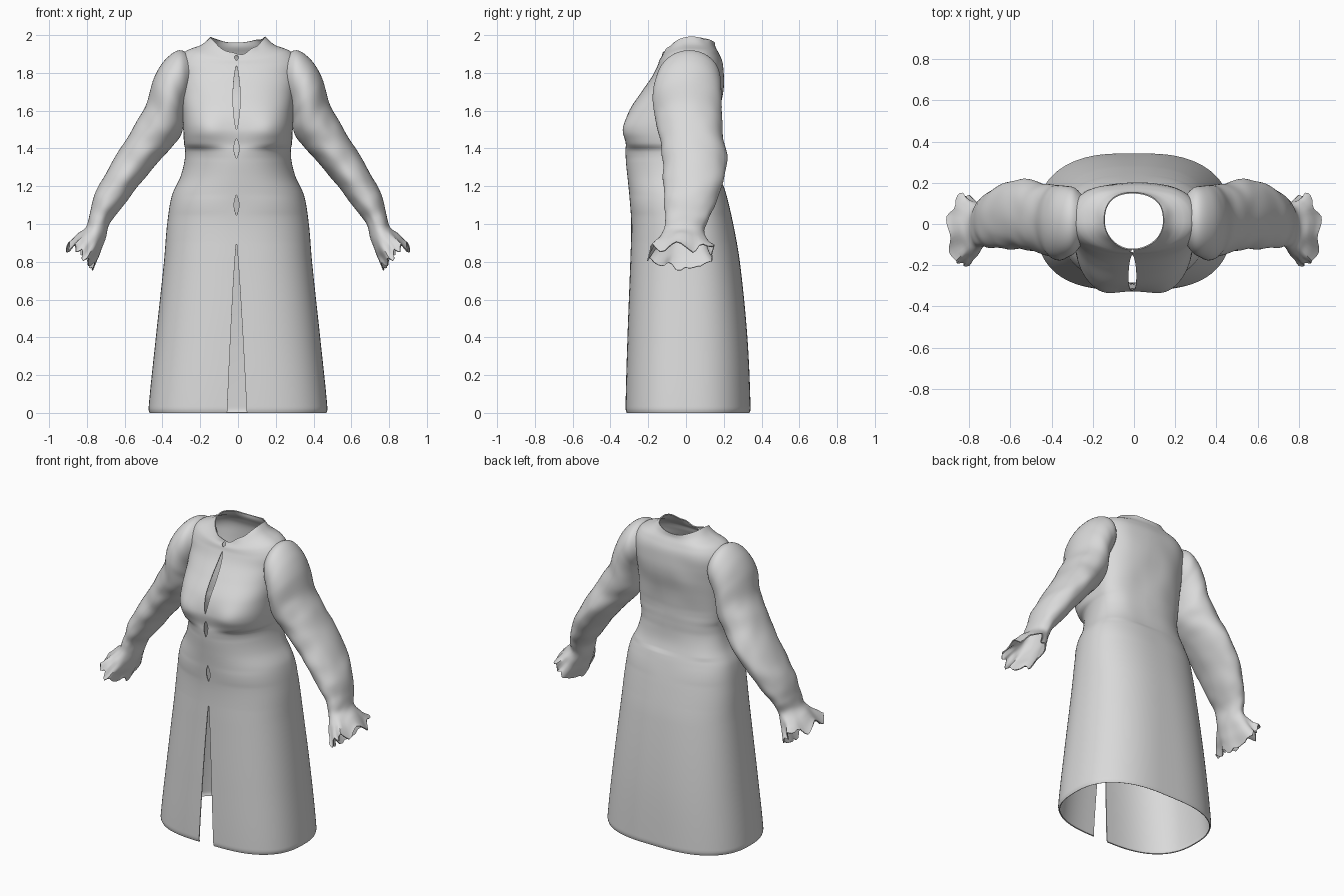
import bpy, bmesh, math
from mathutils import Vector, noise

if "Cube" in bpy.data.objects:
    bpy.data.objects.remove(bpy.data.objects["Cube"])

mat = bpy.data.materials.new("plain_grey_cloth")
mat.diffuse_color = (0.7, 0.7, 0.7, 1)
mat.use_nodes = True
mat.node_tree.nodes["Principled BSDF"].inputs["Base Color"].default_value = mat.diffuse_color


def spline(rows, ts, t):
    """Smooth interpolation of whole rows at parameter t."""
    n = len(ts)
    i = max(k for k in range(n - 1) if ts[k] <= t or k == 0)

    def slope(k, c):
        a, b = max(k - 1, 0), min(k + 1, n - 1)
        return (rows[b][c] - rows[a][c]) / (ts[b] - ts[a])
    h = ts[i + 1] - ts[i]
    s = (t - ts[i]) / h
    return [(2*s**3 - 3*s*s + 1) * rows[i][c] + (s**3 - 2*s*s + s) * h * slope(i, c)
            + (3*s*s - 2*s**3) * rows[i + 1][c] + (s**3 - s*s) * h * slope(i + 1, c)
            for c in range(len(rows[0]))]


def wobble(p, freq):
    return noise.noise(Vector(p) * freq)


def loft(name, rings, closed, flip):
    """Skin the rings, give the cloth a thickness and smooth it."""
    bm = bmesh.new()
    grid = [[bm.verts.new(p) for p in r] for r in rings]
    m = len(rings[0])
    for a, b in zip(grid, grid[1:]):
        for j in range(m if closed else m - 1):
            k = (j + 1) % m
            f = [a[j], a[k], b[k], b[j]]
            bm.faces.new(f[::-1] if flip else f)
    bmesh.ops.remove_doubles(bm, verts=bm.verts, dist=0.0004)
    me = bpy.data.meshes.new(name)
    bm.to_mesh(me)
    bm.free()
    me.materials.append(mat)
    ob = bpy.data.objects.new(name, me)
    bpy.context.collection.objects.link(ob)
    bpy.ops.object.select_all(action='DESELECT')
    ob.select_set(True)
    bpy.context.view_layer.objects.active = ob
    mod = ob.modifiers.new("cloth_thickness", 'SOLIDIFY')
    mod.thickness, mod.offset = 0.006, -1
    bpy.ops.object.modifier_apply(modifier=mod.name)
    bpy.ops.object.shade_smooth_by_angle(angle=math.radians(50))
    return ob


# Coat body: height, half width, front y, back y, front squareness, front drop, back drop
body = [
    (0.0, .468, -.314, .336, 2.6, 0, 0),
    (.02, .474, -.32, .342, 2.6, 0, 0),
    (.4, .435, -.31, .325, 2.5, 0, 0),
    (.8, .392, -.295, .285, 2.4, 0, 0),
    (1.0, .375, -.29, .25, 2.3, 0, 0),
    (1.15, .35, -.3, .215, 2.2, 0, 0),
    (1.25, .305, -.31, .185, 2.1, 0, 0),
    (1.33, .284, -.318, .172, 2.05, 0, 0),
    (1.395, .28, -.32, .168, 2.05, 0, 0),
    (1.42, .285, -.318, .168, 2.6, 0, 0),
    (1.5, .29, -.325, .17, 3.0, 0, 0),
    (1.6, .295, -.3, .18, 2.8, 0, 0),
    (1.7, .305, -.235, .195, 2.4, 0, 0),
    (1.78, .315, -.18, .2, 2.3, 0, 0),
    (1.86, .315, -.15, .195, 2.3, .02, 0),
    (1.92, .27, -.14, .175, 2.2, .05, .01),
    (1.945, .2, -.13, .16, 2.2, .06, .01),
    (1.99, .145, -.125, .155, 2.0, .09, .03)]
gaps = [(1.5, 1.84, .019), (1.35, 1.45, .014), (1.05, 1.15, .013), (1.868, 1.893, .012)]


def front_gap(z):
    """Half width of the opening down the centre front."""
    if z < 0.9:
        return 0.052 * (1 - z / 0.9) ** 0.8
    for lo, hi, g in gaps:
        if lo < z < hi:
            return g * math.sin(math.pi * (z - lo) / (hi - lo)) ** 0.7
    return 0


rings, SEG, ROWS = [], 96, 170
heights = [r[0] for r in body]
for i in range(ROWS + 1):
    z0, hw, yf, yb, n, df, db = spline(body, heights, heights[-1] * i / ROWS)
    g = front_gap(z0 - df)
    ring = []
    for j in range(SEG + 1):
        a = 2 * math.pi * j / SEG
        s, c = math.sin(a), math.cos(a)
        e = 2 / (n if c > 0 else 2.4)
        ax = hw * abs(s) ** e if 0 < j < SEG else 0
        y = .015 + ((yf - .015) * c ** e if c > 0 else (yb - .015) * abs(c) ** e)
        z = z0 - (df if c > 0 else db) * c * c
        if c > 0:  # bust fullness
            y -= .022 * math.exp(-((ax - .16) / .09) ** 2 - ((z - 1.5) / .075) ** 2)
        ax = g + ax * (1 - g / hw)
        x = ax if j < SEG / 2 else -ax
        x -= .008 * math.exp(-(ax / .08) ** 2)
        if z0 > 1.2 and c < 0:  # soft folds on the back
            y += .008 * wobble((x, y, z), 6)
        if z0 > 1.95:  # uneven neckline
            z += .25 * (z0 - 1.95) * wobble((x, y, 0), 16)
        ring.append((x, y, z))
    rings.append(ring)
loft("coat_body", rings, False, False)

# Sleeve: outer x, z, inner x, z, front y, back y
sleeve = [
    (.23, 1.88, .25, 1.68, -.08, .13),
    (.31, 1.92, .265, 1.65, -.14, .175),
    (.39, 1.865, .275, 1.62, -.165, .185),
    (.445, 1.77, .285, 1.56, -.178, .188),
    (.485, 1.64, .30, 1.475, -.16, .19),
    (.545, 1.53, .36, 1.395, -.14, .2),
    (.62, 1.40, .44, 1.305, -.125, .215),
    (.70, 1.27, .53, 1.20, -.12, .20),
    (.757, 1.16, .61, 1.09, -.115, .165),
    (.785, 1.06, .675, 1.01, -.11, .125),
    (.805, .985, .70, .93, -.12, .095),
    (.85, .945, .73, .85, -.165, .12),
    (.895, .90, .765, .775, -.205, .15)]
steps = list(range(len(sleeve)))
for side, name in ((1, "left_sleeve"), (-1, "right_sleeve")):
    rings = []
    for i in range(12 * 7 + 1):
        t = i / 7
        ox, oz, ix, iz, y0, y1 = spline(sleeve, steps, t)
        cuff = max(0, t - 10) / 2
        lump = .05 * min(1, max(0, t - 2) / 3)
        ring = []
        for j in range(48):
            a = 2 * math.pi * j / 48
            c, s = math.cos(a), math.sin(a)
            # cloth creases along the arm and a frilled cuff
            r = 1 + lump * wobble((c * 1.2, s * 1.2, t * 1.1), 1.3)
            r += .07 * cuff * math.sin(6 * a + 1)
            x = (ox + ix) / 2 + (ox - ix) / 2 * c * r
            z = (oz + iz) / 2 + (oz - iz) / 2 * c * r
            y = (y0 + y1) / 2 + (y1 - y0) / 2 * s * r
            rag = cuff * cuff * .06 * wobble((c, s, 3), 2.6)
            ring.append((side * (x + .5 * rag), y, z - rag))
        rings.append(ring)
    loft(name, rings, True, side > 0)
